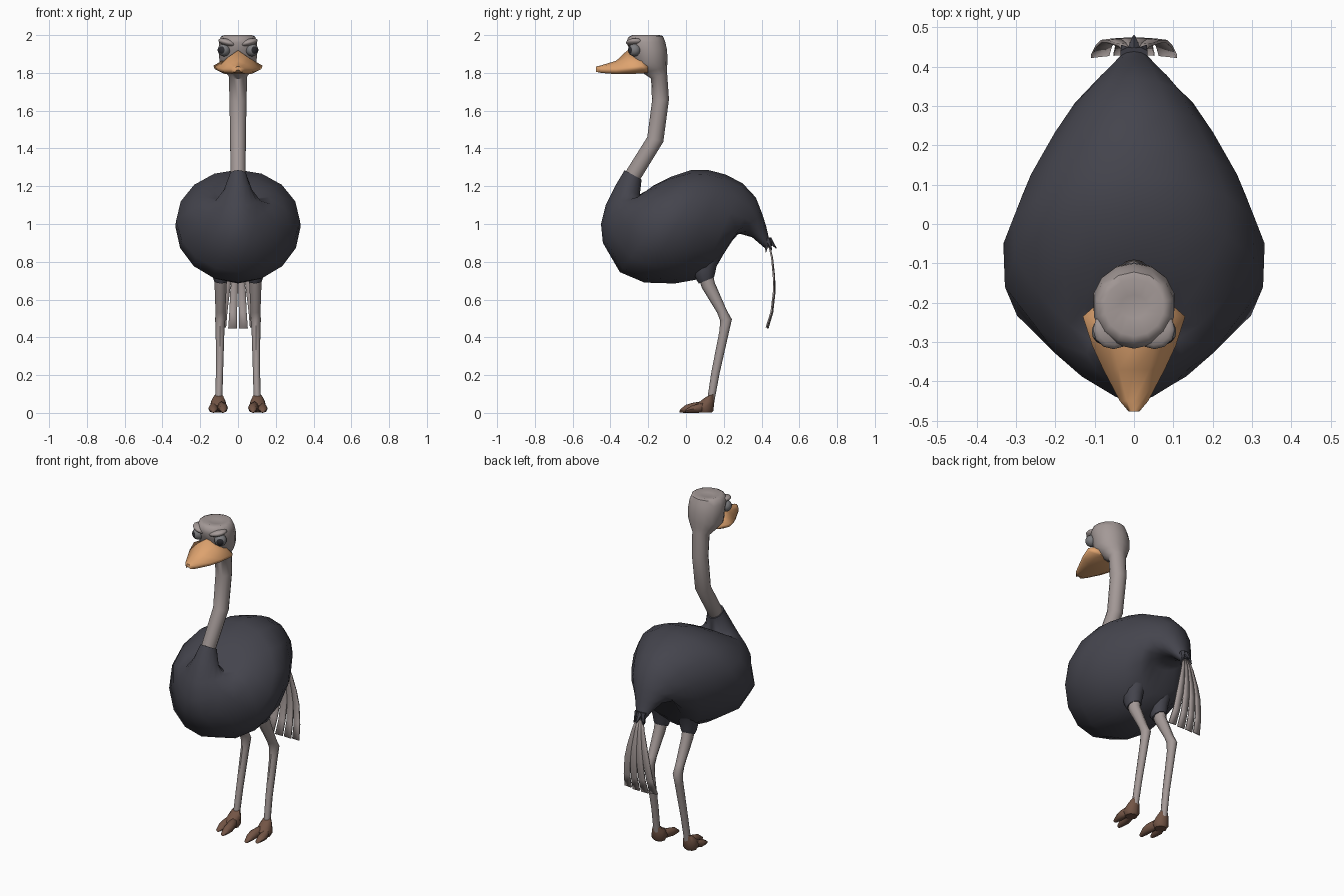
import bpy, bmesh, math
from mathutils import Vector, Matrix

if "Cube" in bpy.data.objects:
    bpy.data.objects.remove(bpy.data.objects["Cube"])


def material(name, rgb):
    m = bpy.data.materials.new(name)
    m.diffuse_color = (*rgb, 1)
    m.use_nodes = True
    m.node_tree.nodes["Principled BSDF"].inputs["Base Color"].default_value = m.diffuse_color
    return m


PLUMAGE = material("dark plumage", (0.058, 0.058, 0.074))
SKIN = material("grey skin", (0.37, 0.32, 0.31))
BEAK = material("orange beak", (0.74, 0.37, 0.16))
FOOT = material("brown feet", (0.17, 0.09, 0.06))
EYE = material("grey eye", (0.2, 0.2, 0.21))
PUPIL = material("dark pupil", (0.025, 0.025, 0.03))


def finish(bm, name, mats, angle=50):
    bmesh.ops.recalc_face_normals(bm, faces=bm.faces)
    me = bpy.data.meshes.new(name)
    bm.to_mesh(me)
    bm.free()
    for m in mats:
        me.materials.append(m)
    ob = bpy.data.objects.new(name, me)
    bpy.context.collection.objects.link(ob)
    bpy.ops.object.select_all(action='DESELECT')
    ob.select_set(True)
    bpy.context.view_layer.objects.active = ob
    bpy.ops.object.shade_smooth_by_angle(angle=math.radians(angle))
    return ob


def skin_rings(name, mat, rings, angle=50):
    bm = bmesh.new()
    vs = [[bm.verts.new(p) for p in r] for r in rings]
    n = len(vs[0])
    for a, b in zip(vs, vs[1:]):
        for i in range(n):
            j = (i + 1) % n
            bm.faces.new((a[i], a[j], b[j], b[i]))
    bm.faces.new(vs[0])
    bm.faces.new(vs[-1])
    return finish(bm, name, [mat], angle)


def loft(name, mat, sections, n=12, angle=50):
    """Each section: front y, front z, back y, back z, half width, centre x, front pinch."""
    rings = []
    for ya, za, yb, zb, w, x, *pinch in sections:
        k = pinch[0] if pinch else 0
        mid = Vector((x, (ya + yb) / 2, (za + zb) / 2))
        half = Vector((0, (yb - ya) / 2, (zb - za) / 2))
        rings.append([mid + half * math.cos(t)
                      + Vector((w * math.sin(t) * (1 - k * max(0, -math.cos(t))), 0, 0))
                      for t in (2 * math.pi * i / n for i in range(n))])
    return skin_rings(name, mat, rings, angle)


def centred(rows):
    return [(*r[:5], 0, *r[5:]) for r in rows]


def ball(name, mats, centre, size, rot=None, segs=12, pupil=False):
    bm = bmesh.new()
    bmesh.ops.create_uvsphere(bm, u_segments=segs, v_segments=10, radius=1)
    if pupil:
        for f in bm.faces:
            f.material_index = int(f.calc_center_median().z > 0.85)
    m = Matrix.Translation(centre) @ (rot or Matrix()) @ Matrix.Diagonal((*size, 1))
    bmesh.ops.transform(bm, matrix=m, verts=bm.verts)
    return finish(bm, name, mats)


# Body: feathered collar, chest, back and drooping rump
loft("body", PLUMAGE, centred([
    (-.325, 1.285, -.235, 1.235, .045), (-.37, 1.21, -.245, 1.15, .075, .15),
    (-.425, 1.10, -.235, 1.145, .12, .25), (-.45, 1.0, -.17, 1.205, .18, .35),
    (-.44, .90, -.08, 1.25, .25, .35), (-.35, .745, .03, 1.287, .328, .05),
    (-.22, .69, .12, 1.285, .332), (-.06, .685, .21, 1.262, .283),
    (.08, .71, .30, 1.215, .218), (.17, .79, .37, 1.14, .162),
    (.22, .92, .405, 1.05, .118), (.28, .95, .425, .985, .08),
    (.35, .93, .44, .92, .05), (.42, .87, .455, .885, .022)]), 16)

# Ragged feather tips at the end of the rump
for k, (x, y, z) in enumerate([(0, .48, .87), (.03, .455, .86), (-.03, .455, .86),
                               (.02, .425, .85), (-.02, .425, .85)]):
    loft(f"rump_feather_{k}", PLUMAGE,
         [(.41, .92, .45, .93, .022, x * .5), (y - .003, z, y, z + .003, .003, x)], 6)

# Neck and head in one sweep
loft("neck_and_head", SKIN, centred([
    (-.32, 1.23, -.265, 1.20, .03), (-.315, 1.285, -.24, 1.24, .04),
    (-.205, 1.46, -.12, 1.435, .043), (-.18, 1.65, -.09, 1.66, .046),
    (-.185, 1.77, -.10, 1.80, .05), (-.23, 1.80, -.10, 1.83, .075),
    (-.285, 1.84, -.098, 1.865, .1), (-.295, 1.92, -.10, 1.92, .105),
    (-.317, 1.96, -.11, 1.965, .104), (-.305, 1.99, -.122, 1.995, .092),
    (-.285, 2.0, -.14, 2.0, .075), (-.24, 1.99, -.18, 1.99, .035)]), 14)

# Beak: arched ridge with wide flared corners and a full lower jaw
rings = []
for y, w, top, edge, low in [(-.476, .014, 1.833, 1.824, 1.814), (-.45, .036, 1.84, 1.823, 1.80),
                             (-.37, .078, 1.864, 1.822, 1.793), (-.31, .106, 1.92, 1.828, 1.793),
                             (-.235, .13, 1.90, 1.838, 1.797), (-.20, .09, 1.85, 1.83, 1.80)]:
    mid = edge + (top - edge) * .55
    rings.append([(0, y, top), (.5 * w, y, mid + .004), (w, y, edge), (.95 * w, y, edge - .018),
                  (.6 * w, y, low), (-.6 * w, y, low), (-.95 * w, y, edge - .018),
                  (-w, y, edge), (-.5 * w, y, mid + .004)])
skin_rings("beak", BEAK, rings, 60)

for side, s in (("left", 1), ("right", -1)):
    # Eye with a dark pupil, hooded by a slanted brow
    aim = Vector((s * .6, -1, 0)).to_track_quat('Z', 'Y').to_matrix().to_4x4()
    ball(side + "_eye", [EYE, PUPIL], (s * .074, -.273, 1.921), (.034, .034, .034), aim, 14, True)
    ball(side + "_brow", [SKIN], (s * .052, -.268, 1.96), (.054, .05, .02),
         Matrix.Rotation(-s * .25, 4, 'Y'))

    # Feathered thigh stub
    loft(side + "_thigh", PLUMAGE, [(.04, .80, .18, .82, .055, s * .09),
                                    (.04, .74, .16, .77, .05, s * .09),
                                    (.055, .705, .153, .735, .045, s * .09),
                                    (.068, .685, .148, .717, .038, s * .09)], 10)
    # Leg with backward joint
    loft(side + "_leg", SKIN, [(.06, .73, .137, .76, .035, s * .09),
                               (.085, .66, .152, .69, .032, s * .092),
                               (.165, .53, .215, .545, .026, s * .093),
                               (.18, .49, .243, .495, .027, s * .094),
                               (.178, .44, .228, .43, .023, s * .095),
                               (.135, .22, .178, .21, .019, s * .098),
                               (.112, .07, .15, .06, .019, s * .102)], 8)
    # Ankle cuff and two hoof-like toes
    loft(side + "_ankle", FOOT, [(.106, .085, .15, .10, .023, s * .103),
                                 (.08, .065, .15, .06, .038, s * .104),
                                 (.05, .04, .145, .012, .046, s * .105),
                                 (.07, .003, .135, .002, .034, s * .105)], 8)
    for toe, x, tip in (("inner", .079, -.036), ("outer", .131, -.006)):
        h = .046 - tip * .2
        loft(f"{side}_{toe}_toe", FOOT, [
            (tip, .002, tip + .004, .018, .012, s * x),
            (tip + .03, .0, tip + .035, h * .8, .022, s * x),
            (tip + .065, .0, tip + .07, h, .026, s * x),
            (.085, .002, .10, .064, .024, s * (x + .105) / 2),
            (.135, .01, .135, .035, .016, s * .105)], 8)

# Tail: fan of four pale plumes, joined above and parted below
for k, u in enumerate((-.75, -.25, .25, .75)):
    bm = bmesh.new()
    rows = []
    for y, z, spread, fill in [(.435, .91, .015, 1), (.457, .82, .04, 1), (.468, .72, .066, 1),
                               (.47, .64, .084, .95), (.458, .53, .102, .8), (.433, .445, .115, .8)]:
        row = []
        for e in (-.25, 0, .25):
            v = u + e * fill
            bend = .008 * v * v * spread / .11
            row.append(bm.verts.new((v * spread, y - bend, z + .02 * abs(u) * (.91 - z))))
        rows.append(row)
    for a, b in zip(rows, rows[1:]):
        for i in range(2):
            bm.faces.new((a[i], a[i + 1], b[i + 1], b[i]))
    ob = finish(bm, f"tail_plume_{k}", [SKIN])
    mod = ob.modifiers.new("thickness", 'SOLIDIFY')
    mod.thickness = .008
    mod.offset = 0
